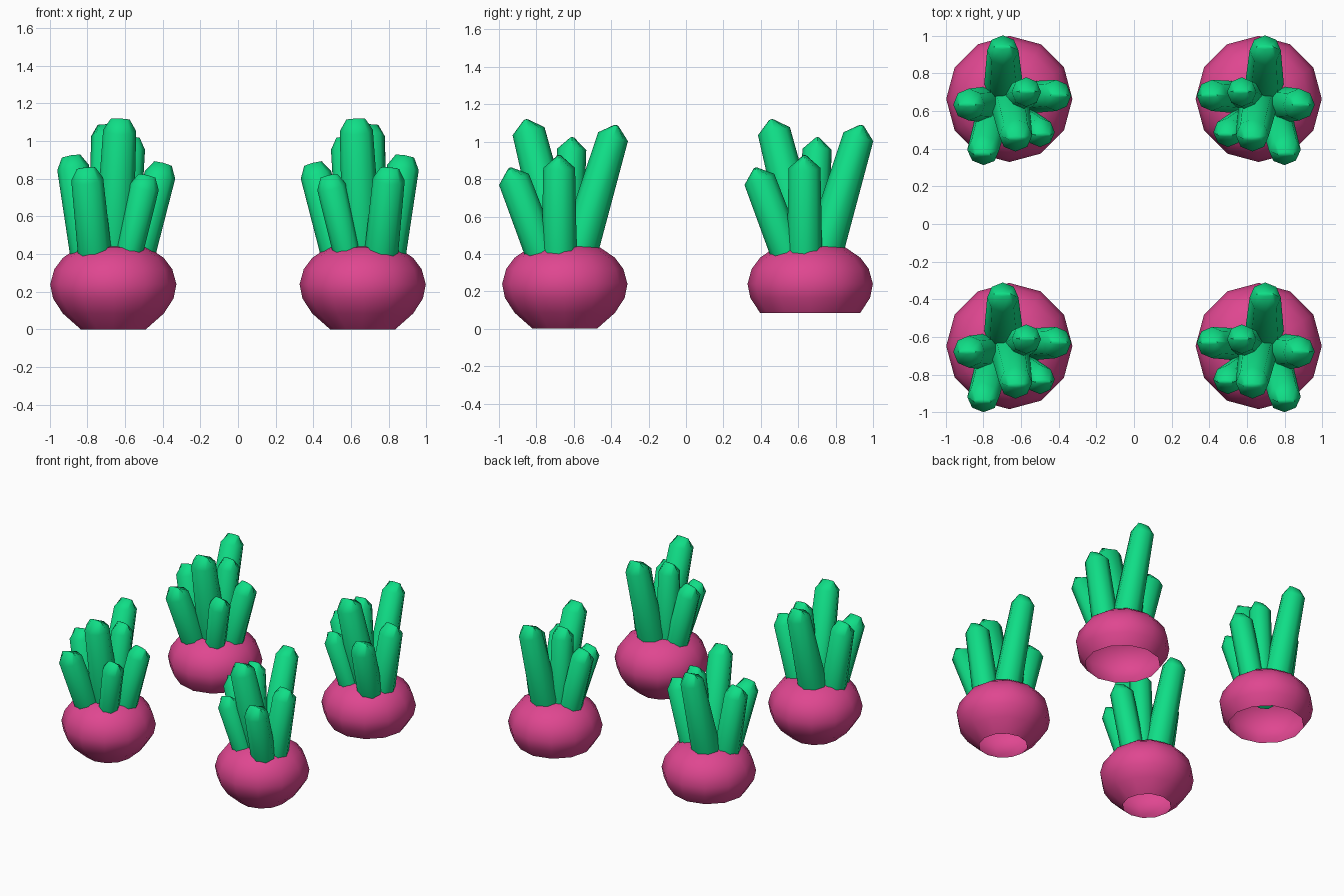
import bpy, math
from mathutils import Vector

if "Cube" in bpy.data.objects:
    bpy.data.objects.remove(bpy.data.objects["Cube"])


def material(name, rgb):
    m = bpy.data.materials.new(name)
    m.diffuse_color = (*rgb, 1)
    m.use_nodes = True
    m.node_tree.nodes["Principled BSDF"].inputs["Base Color"].default_value = m.diffuse_color
    return m


PINK = material("pink", (0.74, 0.062, 0.28))
GREEN = material("green", (0.005, 0.73, 0.24))

SIDES = 12
# bulb outline (radius, z); the back bulbs leave out the first, lowest ring
BULB = [(.172, 0), (.268, .085), (.32, .165), (.335, .24), (.313, .32),
        (.268, .38), (.188, .435), (.09, .448)]

# leaves: base (x, y), tip (x, y, z), base radius, shoulder radius
LEAVES = [
    ((.03, .06), (.035, .277, 1.09), .105, .083),     # tall back
    ((0, -.02), (-.037, -.21, 1.12), .105, .088),     # tall front
    ((-.075, -.11), (-.18, -.19, .82), .072, .078),   # short front, inner
    ((.095, -.11), (.145, -.295, .86), .09, .085),    # short front, outer
    ((-.13, .01), (-.265, .02, .885), .085, .083),    # inner side
    ((.13, -.03), (.225, -.03, .925), .095, .085),    # outer side
    ((-.05, .01), (-.095, .04, 1.025), .085, .078),   # middle back
]


def make(name, rings, top, mat, loc):
    """Skin a stack of equal vertex rings; 'top' closes the last ring."""
    n = len(rings[0])
    verts = [v for ring in rings for v in ring]
    faces = [(i * n + j, i * n + (j + 1) % n, (i + 1) * n + (j + 1) % n, (i + 1) * n + j)
             for i in range(len(rings) - 1) for j in range(n)]
    last = (len(rings) - 1) * n
    verts.append(top)
    faces += [(last + j, last + (j + 1) % n, len(verts) - 1) for j in range(n)]
    if mat == GREEN:
        faces.append(tuple(reversed(range(n))))
    me = bpy.data.meshes.new(name)
    me.from_pydata(verts, [], faces)
    me.materials.append(mat)
    ob = bpy.data.objects.new(name, me)
    ob.location = loc
    bpy.context.collection.objects.link(ob)
    bpy.ops.object.select_all(action='DESELECT')
    ob.select_set(True)
    bpy.context.view_layer.objects.active = ob
    bpy.ops.object.shade_smooth_by_angle(angle=math.radians(50))


def circle(n, rx, ry, z, phase=0.0):
    return [Vector((rx * math.cos(2 * math.pi * (j + phase) / n),
                    ry * math.sin(2 * math.pi * (j + phase) / n), z)) for j in range(n)]


def bulb(profile, loc):
    make("bulb", [circle(SIDES, r, r, z) for r, z in profile], (0, 0, .45), PINK, loc)


def leaf(base, tip, r0, r1, side, loc):
    start = Vector((base[0] * side, base[1], .37))
    axis = Vector((tip[0] * side, tip[1], tip[2])) - start
    rot = Vector((0, 0, 1)).rotation_difference(axis)
    length = axis.length
    # straight stalk, sloped shoulder and a narrow ridge at the tip
    rings = [circle(8, r0, r0, 0), circle(8, r1, r1, length - .066),
             circle(8, r1 * .58, r1 * .15, length - .004)]
    rings = [[rot @ v + start for v in ring] for ring in rings]
    make("leaf", rings, rot @ Vector((0, 0, length)) + start, GREEN, loc)


# four plants: mirrored left to right, back pair cut flat at the bottom
for side in (-1, 1):
    for y, first in ((-.648, 0), (.664, 1)):
        loc = (.662 * side, y, 0)
        bulb(BULB[first:], loc)
        for base, tip, r0, r1 in LEAVES:
            leaf(base, tip, r0, r1, side, loc)
